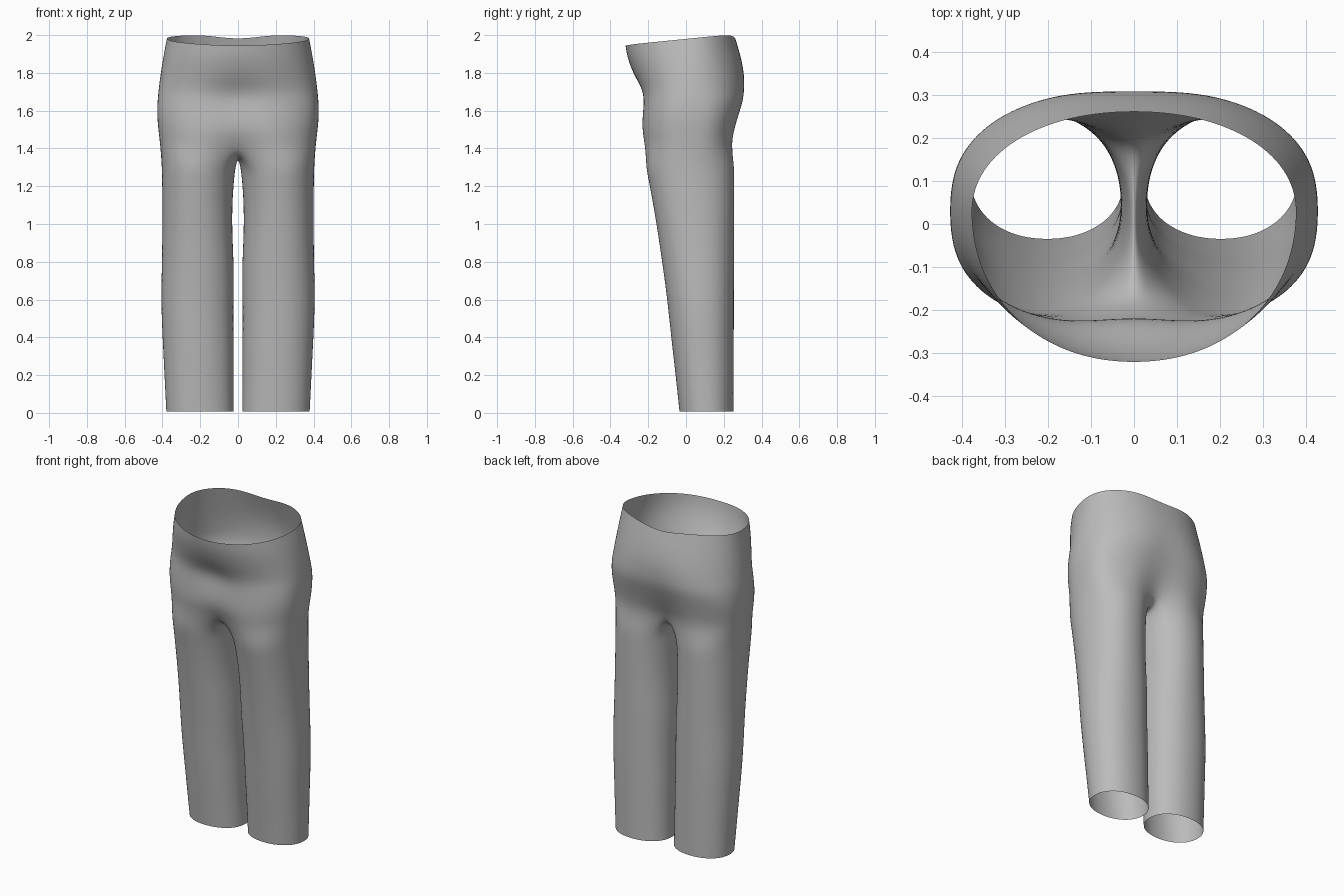
import bpy, bmesh
from math import cos, sin, radians, exp

cube = bpy.data.objects.get("Cube")
if cube:
    bpy.data.objects.remove(cube)

OUTER, INNER = 18, 8      # points around the outside of a leg, and along its inseam

# Hip rows: height, half width, front y, back y, squareness, front and back centre dents
HIPS = [(1.98, .378, -.322, .262, 2.1, 0, 0),
        (1.88, .398, -.312, .296, 2.1, 0, .003),
        (1.79, .412, -.28, .315, 2.15, .002, .006),
        (1.71, .422, -.244, .318, 2.3, .02, .010),
        (1.65, .428, -.236, .312, 2.5, .024, .014),
        (1.57, .43, -.24, .288, 2.6, .014, .022),
        (1.49, .422, -.243, .268, 2.6, .018, .04),
        (1.42, .413, -.236, .26, 2.6, .045, .07)]

# Leg rows: height, inner x, outer x, front y, back y
LEGS = [(1.31, .012, .405, -.216, .258),
        (1.22, .022, .403, -.197, .257),
        (1.1, .03, .402, -.175, .257),
        (.95, .03, .402, -.15, .256),
        (.8, .022, .404, -.128, .256),
        (.65, .022, .408, -.107, .255),
        (.5, .025, .406, -.09, .255),
        (.35, .022, .398, -.074, .254),
        (.18, .024, .39, -.054, .253),
        (.008, .022, .381, -.036, .252)]


def power(v, n):
    return (abs(v) ** (2 / n)) * (1 if v > 0 else -1)


def hip_row(z, width, front, back, n, dent_front, dent_back, rim=False):
    """Half ring from the back centre round the side to the front centre."""
    pts, mid = [], .03
    for i in range(OUTER + 1):
        a = radians(90 - 180 * i / OUTER)
        x = width * power(cos(a), n) if 0 < i < OUTER else 0
        y = mid + (back - mid if a > 0 else mid - front) * power(sin(a), n)
        crease = exp(-(x / .11) ** 2)
        y += crease * (dent_front if a < 0 else -dent_back)
        height = z
        if rim:
            height += .1 * y - (.025 if y > 0 else .004) * exp(-(x / .15) ** 2)
        pts.append((x, y, height))
    return pts


def leg_row(z, x_in, x_out, front, back):
    """Closed ring: the outside arc first, then the inseam from front to back."""
    cx, cy = (x_in + x_out) / 2, (front + back) / 2
    span = 132
    angles = [span - 2 * span * i / OUTER for i in range(OUTER + 1)]
    gap = 360 - 2 * span
    angles += [-span - gap * (k + 1) / (INNER + 1) for k in range(INNER)]
    return [(cx + (x_out - x_in) / 2 * power(cos(radians(a)), 2.15),
             cy + (back - front) / 2 * power(sin(radians(a)), 2.15), z) for a in angles]


bm = bmesh.new()


def add(points):
    return [bm.verts.new(p) for p in points]


def bridge(upper, lower, closed):
    count = len(upper)
    for i in range(count if closed else count - 1):
        j = (i + 1) % count
        bm.faces.new((upper[i], upper[j], lower[j], lower[i]))


# Waist and seat
rows = [add(hip_row(*row, rim=(i == 0))) for i, row in enumerate(HIPS)]
for upper, lower in zip(rows, rows[1:]):
    bridge(upper, lower, False)

# Crotch seam, sagging between the front and back centres
start, end = rows[-1][-1].co, rows[-1][0].co
seam = []
for k in range(INNER):
    t = (k + 1) / (INNER + 1)
    p = start.lerp(end, t)
    seam.append((0, p.y, p.z - .075 * (4 * t * (1 - t)) ** .6))
ring = rows[-1] + add(seam)

# Leg down to the open hem
for row in LEGS:
    lower = add(leg_row(*row))
    bridge(ring, lower, True)
    ring = lower

bmesh.ops.recalc_face_normals(bm, faces=bm.faces)
side = max(bm.faces, key=lambda f: f.calc_center_median().x)
if side.normal.x < 0:
    bmesh.ops.reverse_faces(bm, faces=bm.faces)
mesh = bpy.data.meshes.new("trousers")
bm.to_mesh(mesh)
bm.free()
trousers = bpy.data.objects.new("trousers", mesh)
bpy.context.collection.objects.link(trousers)

# Both halves, smoothed
mirror = trousers.modifiers.new("mirror", 'MIRROR')
mirror.use_clip = True
mirror.merge_threshold = .001
smooth = trousers.modifiers.new("smooth", 'SUBSURF')
smooth.levels = smooth.render_levels = 2

# Plain grey cloth
cloth = bpy.data.materials.new("grey cloth")
cloth.use_nodes = True
colour = (.5, .5, .5, 1)
cloth.diffuse_color = colour
cloth.node_tree.nodes["Principled BSDF"].inputs["Base Color"].default_value = colour
mesh.materials.append(cloth)

bpy.context.view_layer.objects.active = trousers
trousers.select_set(True)
bpy.ops.object.shade_smooth()
